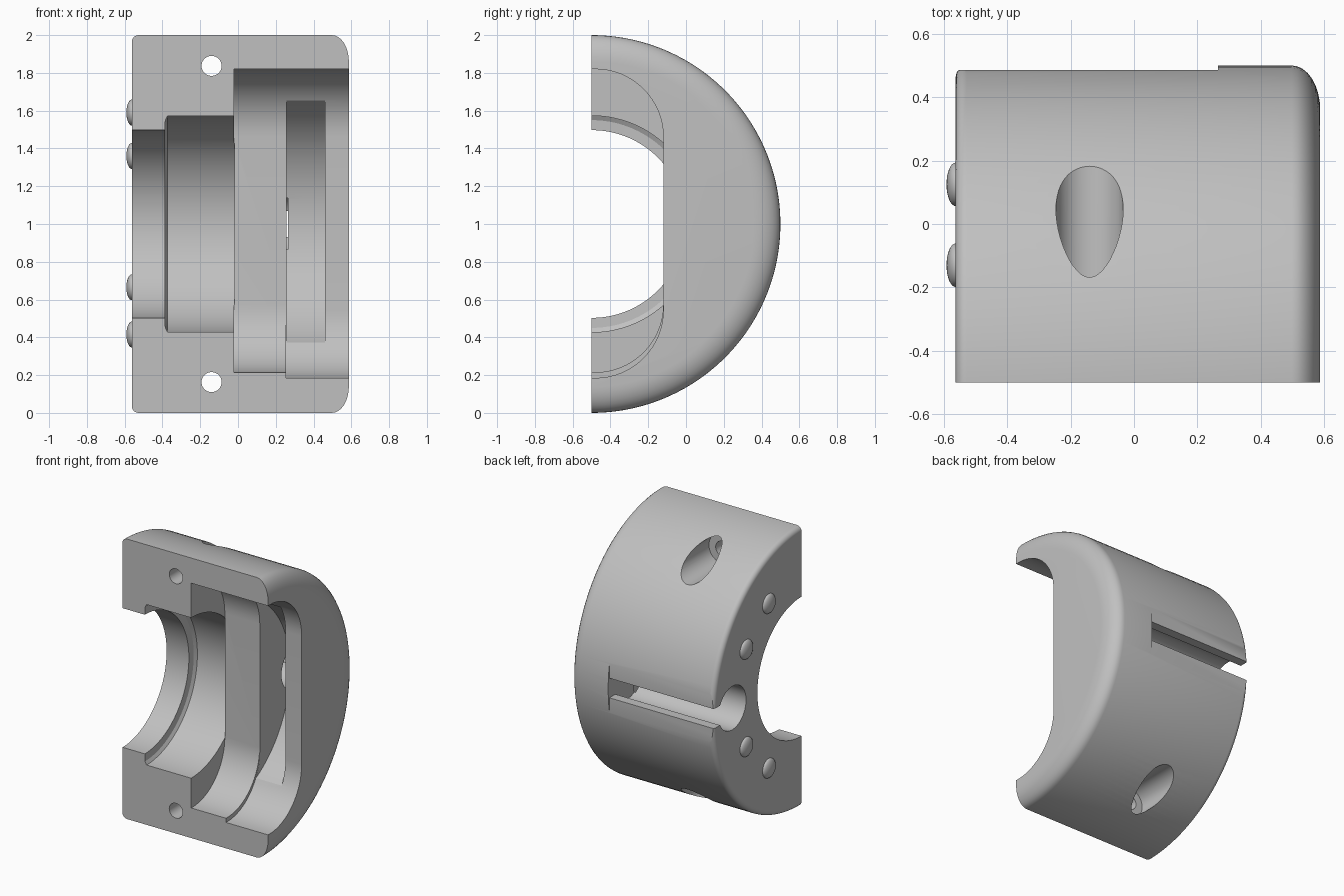
import bpy, bmesh, math
from mathutils import Matrix, Vector

if "Cube" in bpy.data.objects:
    bpy.data.objects.remove(bpy.data.objects["Cube"], do_unlink=True)

grey = bpy.data.materials.new("plain_grey")
grey.use_nodes = True
grey.diffuse_color = (0.53, 0.53, 0.53, 1)
grey.node_tree.nodes["Principled BSDF"].inputs["Base Color"].default_value = (0.53, 0.53, 0.53, 1)

AXIS_Y, AXIS_Z = -0.5, 1.0


def finish(name, bm):
    bmesh.ops.recalc_face_normals(bm, faces=bm.faces)
    mesh = bpy.data.meshes.new(name)
    bm.to_mesh(mesh)
    bm.free()
    mesh.materials.append(grey)
    obj = bpy.data.objects.new(name, mesh)
    bpy.context.collection.objects.link(obj)
    return obj


def lathe(name, profile, y=AXIS_Y, z=AXIS_Z, n=128):
    """Solid of revolution about an x-parallel axis; profile is (x, radius)."""
    bm = bmesh.new()
    rings = []
    for x, r in profile:
        angles = [2 * math.pi * (i + 0.5) / n for i in range(n)]
        rings.append([bm.verts.new((x, y + r * math.cos(a), z + r * math.sin(a))) for a in angles])
    for a, b in zip(rings, rings[1:]):
        for i in range(n):
            j = (i + 1) % n
            bm.faces.new((a[i], a[j], b[j], b[i]))
    bm.faces.new(rings[0])
    bm.faces.new(rings[-1])
    return finish(name, bm)


def prism(name, outline, x0, x1):
    """Extrude a (y, z) outline along x."""
    bm = bmesh.new()
    face = bm.faces.new([bm.verts.new((x0, y, z)) for y, z in outline])
    ext = bmesh.ops.extrude_face_region(bm, geom=[face])
    moved = [g for g in ext["geom"] if isinstance(g, bmesh.types.BMVert)]
    bmesh.ops.translate(bm, verts=moved, vec=(x1 - x0, 0, 0))
    return finish(name, bm)


def box(name, x0, x1, y0, y1, z0, z1):
    return prism(name, [(y0, z0), (y1, z0), (y1, z1), (y0, z1)], x0, x1)


def rod_y(name, x, z, r, y0, y1):
    bm = bmesh.new()
    turn = Matrix.Translation(Vector((x, (y0 + y1) / 2, z))) @ Matrix.Rotation(math.pi / 2, 4, "X")
    bmesh.ops.create_cone(bm, cap_ends=True, segments=48, radius1=r, radius2=r, depth=y1 - y0, matrix=turn)
    return finish(name, bm)


def rounded_pocket(name, z0, z1, x0, x1, floor=-0.12, r=0.36):
    """Pocket open to the front, with two rounded inner corners."""
    pts = [(-0.8, z0)]
    for cz, start in ((z0 + r, -90), (z1 - r, 0)):
        for i in range(17):
            a = math.radians(start + 90 * i / 16)
            pts.append((floor - r + r * math.cos(a), cz + r * math.sin(a)))
    pts.append((-0.8, z1))
    return prism(name, pts, x0, x1)


def cut(body, cutter):
    mod = body.modifiers.new("cut", "BOOLEAN")
    mod.operation, mod.solver, mod.object = "DIFFERENCE", "EXACT", cutter
    bpy.context.view_layer.objects.active = body
    bpy.ops.object.modifier_apply(modifier=mod.name)
    bpy.data.objects.remove(cutter, do_unlink=True)


def smooth(obj, angle):
    bpy.ops.object.select_all(action="DESELECT")
    obj.select_set(True)
    bpy.context.view_layer.objects.active = obj
    bpy.ops.object.shade_smooth_by_angle(angle=math.radians(angle))


# Housing: half drum with rounded ends
left, right = -0.562, 0.587
quarter = [math.pi / 2 * i / 8 for i in range(9)]
profile = [(left + 0.035 * (1 - math.sin(a)), 0.965 + 0.035 * math.cos(a)) for a in reversed(quarter)]
profile += [(right - 0.09 + 0.09 * math.sin(a), 0.86 + 0.14 * math.cos(a)) for a in quarter]
housing = lathe("housing", profile)
cut(housing, box("front_trim", -1, 1, -2, AXIS_Y, -1, 3))

# Stepped bore
cut(housing, lathe("bore", [(-0.8, 0.497), (-0.386, 0.497), (-0.385, 0.55),
                            (-0.372, 0.573), (-0.018, 0.573)]))

# Front pockets and the deeper curved recess
cut(housing, rounded_pocket("inner_pocket", 0.215, 1.82, -0.02, 0.3))
cut(housing, rounded_pocket("outer_pocket", 0.185, 1.82, 0.255, 0.8))
cut(housing, lathe("recess", [(0.256, 0.72), (0.46, 0.72)], z=1.01))

# Rear flat, cable channel and narrow opening slot
cut(housing, box("rear_flat", -1, 0.265, 0.485, 0.7, 0.7, 1.3))
cut(housing, lathe("channel", [(-0.8, 0.155), (0.265, 0.155)], y=0.28, n=64))
cut(housing, box("slot", -1, 0.265, 0.3, 0.7, 0.93, 1.07))

# Counterbored fixing holes
for z in (0.163, 1.837):
    cut(housing, rod_y("fixing_hole", -0.14, z, 0.053, -0.8, 0.4))
    cut(housing, rod_y("counterbore", -0.14, z, 0.106, -0.21, 0.6))
smooth(housing, 28)

# Domed screw heads on the left end
for i, (y, z) in enumerate([(-0.13, 1.59), (0.125, 1.36), (0.125, 0.665), (-0.13, 0.415)]):
    dome = [(left + 0.01, 0.069), (left, 0.069)]
    dome += [(left - 0.029 * math.sin(a), 0.069 * math.cos(a)) for a in quarter[1:-1]]
    smooth(lathe(f"screw_head_{i + 1}", dome, y, z, 32), 40)
